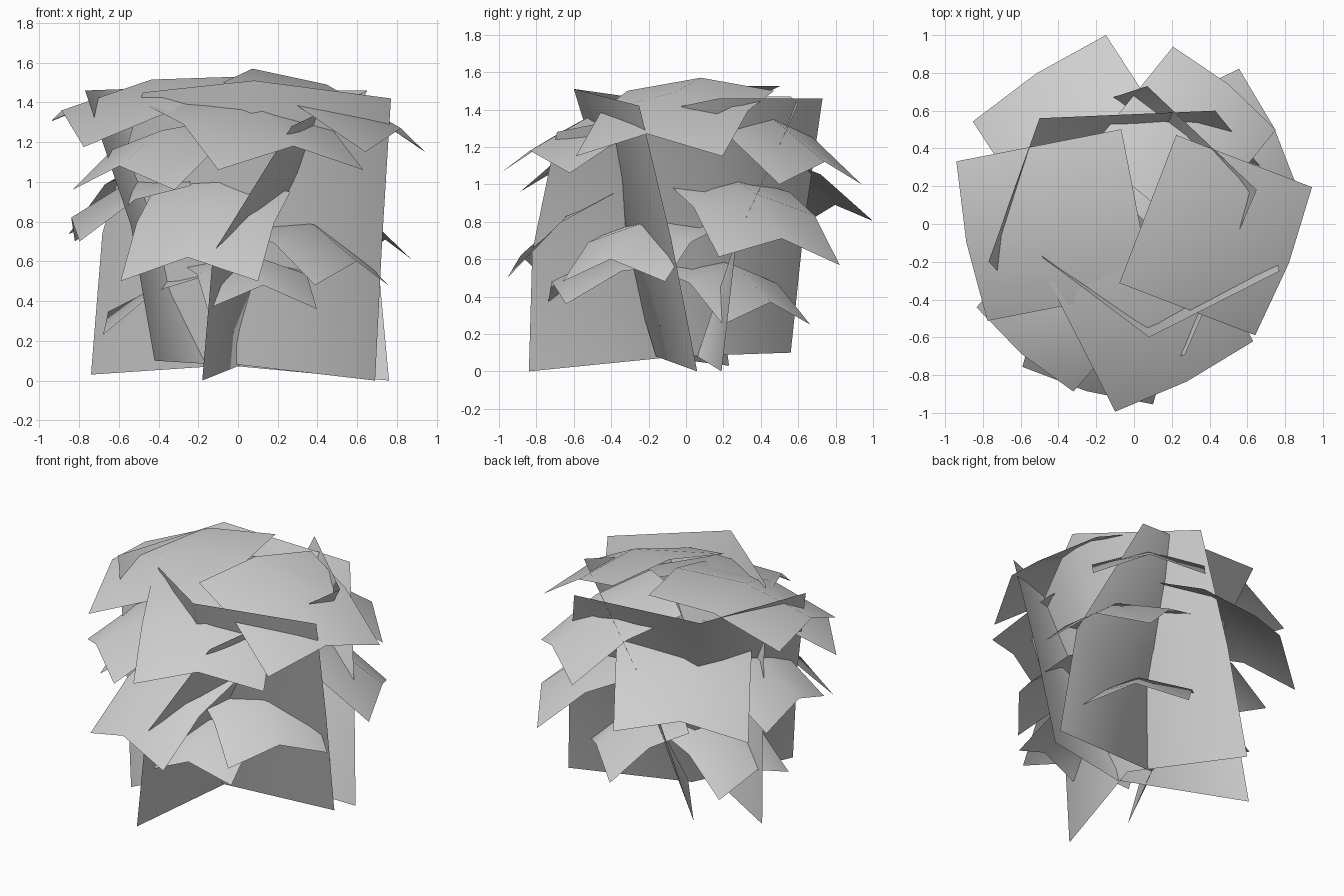
import bpy
from math import radians
from mathutils import Matrix, Vector

default_cube = bpy.data.objects.get("Cube")
if default_cube:
    bpy.data.objects.remove(default_cube, do_unlink=True)

# One plain grey for all foliage
grey = bpy.data.materials.new("pale_grey")
grey.use_nodes = True
colour = (0.62, 0.62, 0.62, 1)
grey.diffuse_color = colour
grey.node_tree.nodes["Principled BSDF"].inputs["Base Color"].default_value = colour


def grid_sheet(name, rows):
    """Make a thin smooth sheet from rows of points."""
    columns = len(rows[0])
    points = [point for row in rows for point in row]
    faces = []
    for r in range(len(rows) - 1):
        for c in range(columns - 1):
            start = r * columns + c
            faces.append((start, start + 1, start + columns + 1, start + columns))
    mesh = bpy.data.meshes.new(name)
    mesh.from_pydata(points, [], faces)
    mesh.materials.append(grey)
    for polygon in mesh.polygons:
        polygon.use_smooth = True
    sheet = bpy.data.objects.new(name, mesh)
    bpy.context.collection.objects.link(sheet)
    return sheet


def upright_card(name, leans, low, high):
    """Folded card from the ground to the crown: edge, fold, edge.

    Each lean tells how far that line has moved sideways at half height.
    """
    middle = []
    for foot, head, lean in zip(low, high, leans):
        foot, head = Vector(foot), Vector(head)
        point = foot.lerp(head, lean)
        point.z = (foot.z + head.z) / 2
        middle.append(point)
    grid_sheet(name, [low, middle, high])


def frond(name, azimuth, inner, outer, top, tip, half_width, offset=0.0, roll=0.0):
    """Drooping leaf card with a raised middle ridge, pointing outwards."""
    turn = Matrix.Rotation(radians(azimuth), 4, "Z")
    rows = []
    for t in (0, 0.5, 1):
        radius = inner + (outer - inner) * t
        ridge = top + (tip - top) * t + 0.28 * t * (1 - t)
        sag = 0.07 + 0.05 * t
        row = []
        for side in (-1, 0, 1):
            across = side * half_width + offset
            reach = radius - 0.03 * t * abs(side)
            height = ridge - abs(side) * sag + side * half_width * roll
            row.append(turn @ Vector((reach, across, height)))
        rows.append(row)
    grid_sheet(name, rows)


# Three folded cards crossing in the core
upright_card("front_upright", (0.22, 0.5, 0.45),
             [(-0.74, 0.23, 0.03), (0, -0.16, 0.08), (0.69, 0.06, 0)],
             [(-0.48, -0.18, 1.45), (0.08, -0.6, 1.51), (0.77, -0.25, 1.42)])
upright_card("back_right_upright", (0.34, 0.5, 0.2),
             [(-0.42, -0.56, 0.1), (-0.09, 0.06, 0.08), (0.76, 0.19, 0)],
             [(-0.77, -0.2, 1.46), (-0.5, 0.56, 1.47), (0.43, 0.6, 1.43)])
upright_card("back_left_upright", (0.42, 0.5, 0.12),
             [(-0.45, 0.56, 0.1), (0.02, -0.04, 0.08), (-0.18, -0.84, 0)],
             [(0.07, 0.73, 1.46), (0.65, 0.18, 1.46), (0.27, -0.69, 1.28)])

# Crown fronds
frond("crown_front_frond", -63, 0.07, 0.87, 1.45, 1.18, 0.41, -0.13)
frond("crown_left_frond", -21, 0.04, 0.84, 1.57, 1.27, 0.42, 0.1)
frond("crown_right_frond", 191, -0.03, 0.89, 1.53, 1.36, 0.43, -0.075, -0.15)
frond("crown_back_frond", 51, 0.15, 0.89, 1.46, 1.12, 0.35, 0.08)

# Middle fronds
frond("middle_back_frond", 123, 0.25, 0.95, 1.2, 0.89, 0.42, 0, -0.08)
frond("middle_left_frond", 26, 0.25, 0.89, 1.05, 0.71, 0.36, 0.135, -0.06)
frond("middle_front_frond", 254, 0.3, 0.92, 1.02, 0.62, 0.36)
frond("middle_front_right_frond", 229, 0.25, 0.91, 1.3, 1.08, 0.34)
frond("middle_right_frond", 182, 0.25, 0.84, 1.05, 0.82, 0.33)

# Lower fronds
frond("lower_left_frond", -34, 0.2, 0.72, 0.83, 0.6, 0.33)
frond("lower_front_frond", -80, 0.1, 0.73, 0.64, 0.48, 0.28)
frond("lower_back_frond", 45, 0.05, 0.58, 0.62, 0.37, 0.33, 0.06)
frond("lower_right_frond", 169, 0.1, 0.67, 0.6, 0.35, 0.3, -0.03)
